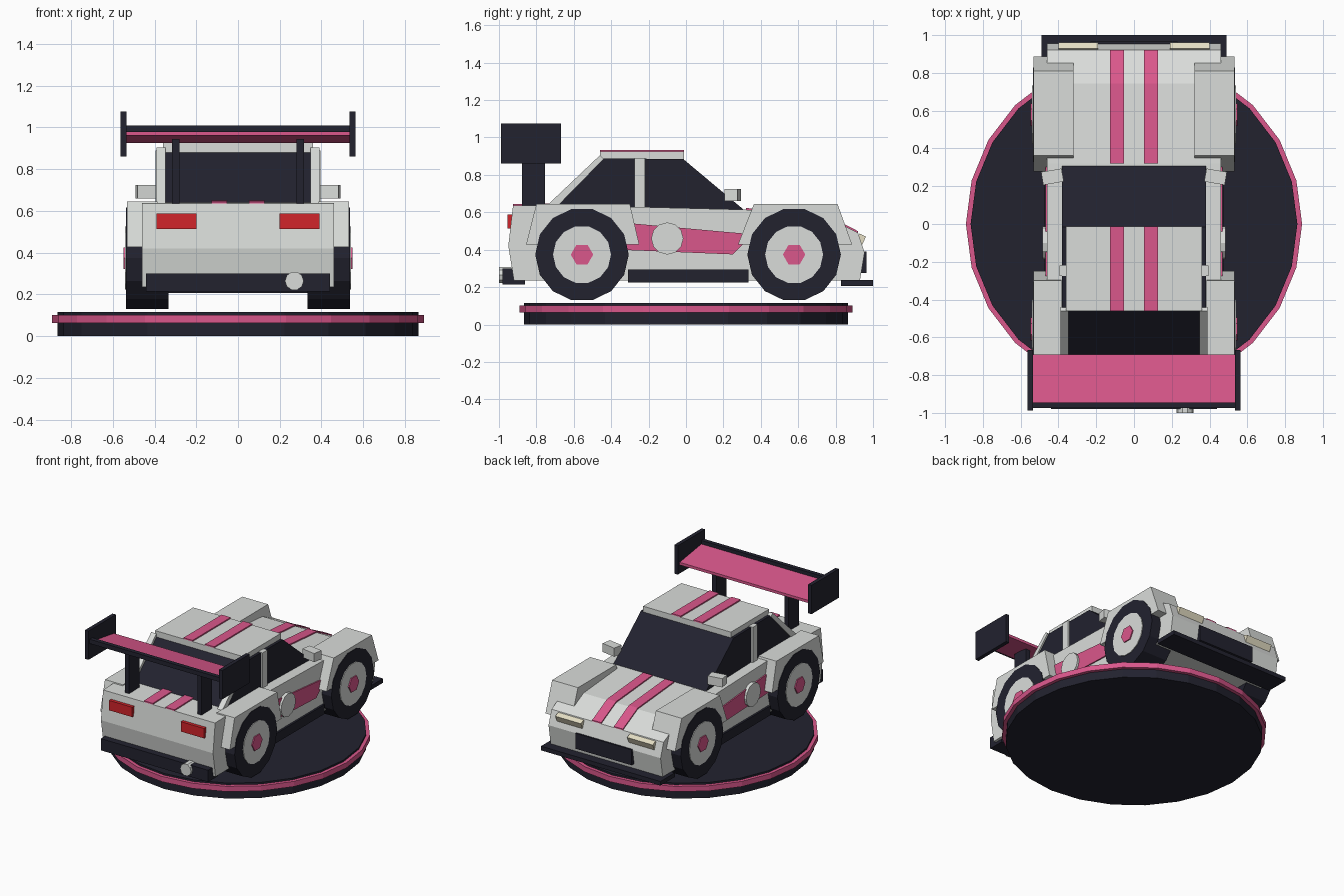
import bpy, bmesh, math
from mathutils import Matrix, Vector

old = bpy.data.objects.get("Cube")
if old:
    bpy.data.objects.remove(old)


def material(name, rgb):
    m = bpy.data.materials.new(name)
    m.use_nodes = True
    m.diffuse_color = (*rgb, 1)
    bsdf = next(n for n in m.node_tree.nodes if n.type == 'BSDF_PRINCIPLED')
    bsdf.inputs["Base Color"].default_value = (*rgb, 1)
    return m


WHITE = material("off_white", (0.70, 0.72, 0.70))
PINK = material("pink", (0.70, 0.095, 0.26))
DARK = material("dark_navy", (0.016, 0.016, 0.028))
RED = material("lamp_red", (0.64, 0.018, 0.024))
CREAM = material("lamp_cream", (0.78, 0.73, 0.55))


def finish(name, bm, mat):
    bmesh.ops.recalc_face_normals(bm, faces=bm.faces)
    mesh = bpy.data.meshes.new(name)
    bm.to_mesh(mesh)
    bm.free()
    mesh.materials.append(mat)
    obj = bpy.data.objects.new(name, mesh)
    bpy.context.collection.objects.link(obj)
    return obj


def prism(name, profile, x0, x1, mat):
    """Extrude a (y, z) outline from x0 to x1."""
    bm = bmesh.new()
    face = bm.faces.new([bm.verts.new((x0, y, z)) for y, z in profile])
    ext = bmesh.ops.extrude_face_region(bm, geom=[face])
    moved = [v for v in ext["geom"] if isinstance(v, bmesh.types.BMVert)]
    bmesh.ops.translate(bm, verts=moved, vec=(x1 - x0, 0, 0))
    return finish(name, bm, mat)


def box(name, x, y, z, mat):
    return prism(name, [(y[0], z[0]), (y[1], z[0]), (y[1], z[1]), (y[0], z[1])], x[0], x[1], mat)


def cylinder(name, start, end, radius, sides, mat):
    """Cylinder between two points, with one corner lying along the y or x axis."""
    a, b = Vector(start), Vector(end)
    bm = bmesh.new()
    bmesh.ops.create_cone(bm, cap_ends=True, segments=sides, radius1=radius,
                          radius2=radius, depth=(b - a).length)
    axis = (b - a).normalized()
    turn = Matrix.Identity(4)
    if abs(axis.x) > 0.5:
        turn = Matrix.Rotation(math.pi / 2, 4, 'Y') @ Matrix.Rotation(math.pi / 2, 4, 'Z')
    elif abs(axis.y) > 0.5:
        turn = Matrix.Rotation(math.pi / 2, 4, 'X')
    # create_cone may start on either axis, so align a corner with local x
    v = bm.verts[:][0].co if len(bm.verts) else Vector((1, 0, 0))
    align = Matrix.Rotation(-math.atan2(v.y, v.x), 4, 'Z')
    bm.transform(Matrix.Translation((a + b) / 2) @ turn @ align)
    return finish(name, bm, mat)


def strip(name, path, x0, x1, mat, thick=0.009):
    """Thin plate laid along a (y, z) path."""
    top = [(y, z + thick) for y, z in reversed(path)]
    return prism(name, path + top, x0, x1, mat)


# Display stand
cylinder("stand_base", (0, 0, 0), (0, 0, 0.115), 0.865, 24, DARK)
cylinder("stand_rim", (0, 0, 0.063), (0, 0, 0.102), 0.89, 24, PINK)

# Main body and greenhouse
hood = [(0.32, 0.614), (0.745, 0.58), (0.92, 0.49)]
prism("body", [(-0.92, 0.235), (-0.95, 0.42), (-0.925, 0.635), (-0.7, 0.64)] + hood +
      [(0.955, 0.385), (0.93, 0.235)], -0.46, 0.46, WHITE)
prism("cabin_glass", [(-0.73, 0.62), (-0.45, 0.888), (-0.015, 0.885), (0.325, 0.6)],
      -0.38, 0.38, DARK)
box("roof", (-0.36, 0.36), (-0.46, -0.012), (0.88, 0.925), WHITE)

# Front and rear details
box("front_splitter", (-0.49, 0.49), (0.83, 1.0), (0.207, 0.238), DARK)
box("front_grille", (-0.23, 0.23), (0.90, 0.965), (0.275, 0.39), DARK)
box("rear_bumper", (-0.44, 0.44), (-0.98, -0.86), (0.213, 0.3), DARK)
cylinder("exhaust", (0.27, -1.0, 0.265), (0.27, -0.93, 0.265), 0.045, 10, WHITE)

# Rear wing
prism("wing_blade", [(-0.945, 0.962), (-0.69, 0.925), (-0.69, 0.945), (-0.945, 0.984)],
      -0.535, 0.535, PINK)
box("wing_lip", (-0.535, 0.535), (-0.975, -0.944), (0.978, 1.01), DARK)

# Parts repeated on both sides
for side, s in (("left", 1), ("right", -1)):
    def span(a, b):
        return (s * a, s * b)

    # Flared fenders
    prism(f"front_fender_{side}", [(0.278, 0.428), (0.363, 0.645), (0.81, 0.645), (0.888, 0.428)],
          *span(0.32, 0.532), WHITE)
    prism(f"rear_fender_{side}", [(-0.855, 0.428), (-0.8, 0.645), (-0.3, 0.645), (-0.25, 0.428)],
          *span(0.385, 0.532), WHITE)

    # Wheels
    for end, y in (("front", 0.578), ("rear", -0.556)):
        for part, inner, outer, radius, sides, mat in (
                ("tyre", 0.333, 0.536, 0.25, 14, DARK),
                ("rim", 0.5, 0.541, 0.155, 14, WHITE),
                ("hub", 0.52, 0.549, 0.06, 6, PINK)):
            cylinder(f"{end}_{part}_{side}", (s * inner, y, 0.374), (s * outer, y, 0.374),
                     radius, sides, mat)

    # Side panel, roundel and skirt
    prism(f"side_panel_{side}", [(-0.36, 0.4), (0.25, 0.375), (0.36, 0.482), (-0.36, 0.547)],
          *span(0.455, 0.469), PINK)
    cylinder(f"roundel_{side}", (s * 0.45, -0.1, 0.46), (s * 0.484, -0.1, 0.46), 0.086, 12, WHITE)
    box(f"side_skirt_{side}", span(0.38, 0.475), (-0.31, 0.335), (0.225, 0.295), DARK)

    # Cabin pillars
    box(f"door_pillar_{side}", span(0.355, 0.395), (-0.275, -0.22), (0.61, 0.89), WHITE)
    prism(f"rear_pillar_{side}", [(-0.75, 0.63), (-0.46, 0.905), (-0.44, 0.885), (-0.69, 0.63)],
          *span(0.348, 0.39), WHITE)

    # Mirror, angled slightly backwards
    mirror = box(f"mirror_{side}", (-0.055, 0.055), (-0.035, 0.035), (-0.032, 0.032), WHITE)
    mirror.location = (s * 0.432, 0.25, 0.692)
    mirror.rotation_euler.z = -s * 0.17

    # Lamps
    prism(f"headlight_{side}", [(0.905, 0.435), (0.938, 0.418), (0.962, 0.47), (0.928, 0.486)],
          *span(0.19, 0.4), CREAM)
    box(f"tail_light_{side}", span(0.2, 0.39), (-0.955, -0.91), (0.514, 0.587), RED)

    # Racing stripes
    for place, path in (("hood", hood), ("roof", [(-0.46, 0.925), (-0.012, 0.925)]),
                        ("deck", [(-0.925, 0.635), (-0.7, 0.64)])):
        strip(f"{place}_stripe_{side}", path, *span(0.052, 0.126), PINK)

    # Wing supports and end plates
    box(f"wing_strut_{side}", span(0.28, 0.315), (-0.877, -0.755), (0.63, 0.945), DARK)
    box(f"wing_end_plate_{side}", span(0.535, 0.563), (-0.988, -0.668), (0.862, 1.076), DARK)
